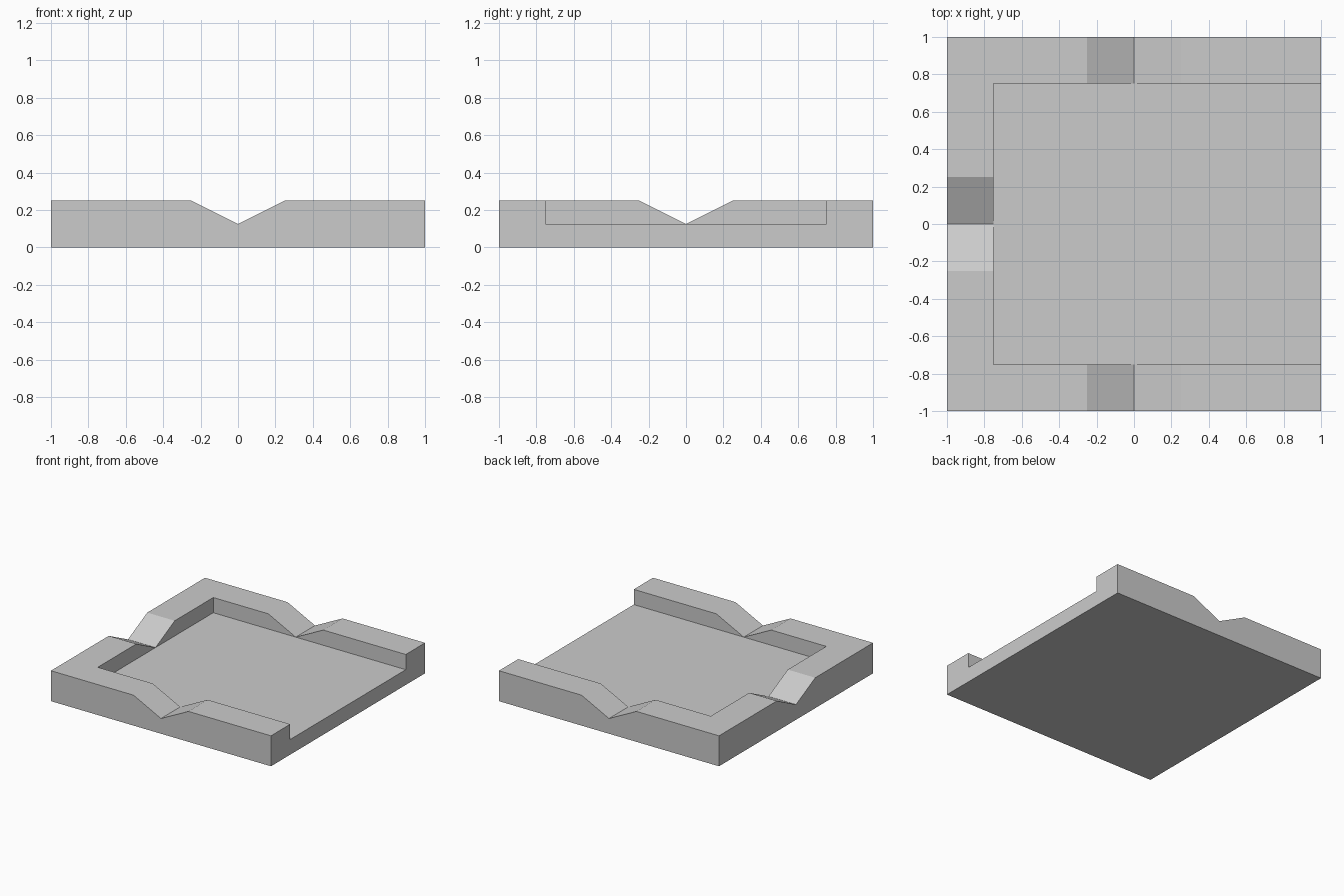
import bpy, bmesh
from math import pi
from mathutils import Matrix

if "Cube" in bpy.data.objects:
    bpy.data.objects.remove(bpy.data.objects["Cube"])


def make_object(name, bm):
    bmesh.ops.recalc_face_normals(bm, faces=bm.faces[:])
    mesh = bpy.data.meshes.new(name)
    bm.to_mesh(mesh)
    bm.free()
    obj = bpy.data.objects.new(name, mesh)
    bpy.context.collection.objects.link(obj)
    return obj


def box(name, x0, x1, y0, y1, z0, z1):
    bm = bmesh.new()
    bmesh.ops.create_cube(bm, size=1)
    bmesh.ops.scale(bm, vec=(x1 - x0, y1 - y0, z1 - z0), verts=bm.verts)
    bmesh.ops.translate(bm, vec=((x0 + x1) / 2, (y0 + y1) / 2, (z0 + z1) / 2), verts=bm.verts)
    return make_object(name, bm)


def v_cutter(name, angle):
    """V-shaped prism across the front rim, turned about z by angle."""
    bm = bmesh.new()
    profile = [(0, 0.125), (0.5, 0.375), (-0.5, 0.375)]
    face = bm.faces.new([bm.verts.new((x, -1.1, z)) for x, z in profile])
    ext = bmesh.ops.extrude_face_region(bm, geom=[face])["geom"]
    bmesh.ops.translate(bm, vec=(0, 0.4, 0),
                        verts=[v for v in ext if isinstance(v, bmesh.types.BMVert)])
    bmesh.ops.rotate(bm, verts=bm.verts, cent=(0, 0, 0), matrix=Matrix.Rotation(angle, 3, 'Z'))
    return make_object(name, bm)


# Square tray block
tray = box("tray", -1, 1, -1, 1, 0, 0.25)

# V notches in the front, back and left rims, then the pocket open on the right
cutters = [v_cutter("notch_cutter", a) for a in (0, pi, -pi / 2)]
cutters.append(box("pocket_cutter", -0.75, 1.2, -0.75, 0.75, 0.125, 0.5))

bpy.context.view_layer.objects.active = tray
for cutter in cutters:
    cutter.hide_render = True
    mod = tray.modifiers.new("cut", 'BOOLEAN')
    mod.operation = 'DIFFERENCE'
    mod.solver = 'EXACT'
    mod.object = cutter
    bpy.ops.object.modifier_apply(modifier=mod.name)
    bpy.data.objects.remove(cutter)
